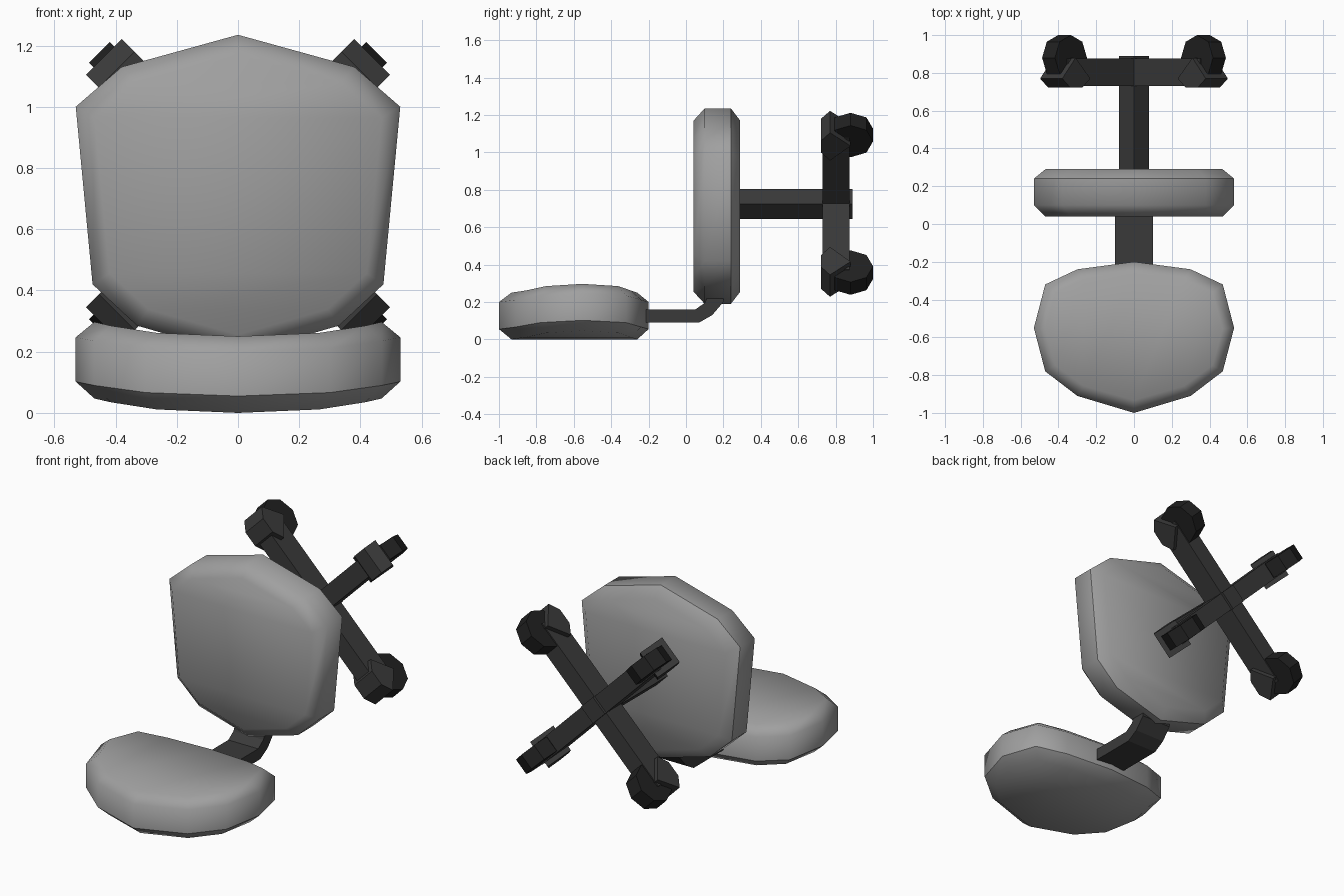
import bpy, bmesh, math
from mathutils import Vector

if "Cube" in bpy.data.objects:
    bpy.data.objects.remove(bpy.data.objects["Cube"])


def material(name, v):
    m = bpy.data.materials.new(name)
    m.diffuse_color = (v, v, v, 1)
    m.use_nodes = True
    m.node_tree.nodes["Principled BSDF"].inputs["Base Color"].default_value = m.diffuse_color
    return m


GREY = material("cushion grey", 0.35)
DARK = material("frame dark grey", 0.042)
BLACK = material("wheel black", 0.015)


def finish(bm, name, mat):
    bmesh.ops.recalc_face_normals(bm, faces=bm.faces[:])
    me = bpy.data.meshes.new(name)
    bm.to_mesh(me)
    bm.free()
    me.materials.append(mat)
    ob = bpy.data.objects.new(name, me)
    bpy.context.collection.objects.link(ob)
    return ob


def prism(name, mat, profile, a, b, t, half, origin=(0, 0, 0)):
    """Profile in the plane of axes a, b, extruded +-half along t."""
    bm = bmesh.new()
    a, b, t, o = (Vector(v) for v in (a, b, t, origin))
    rings = [[bm.verts.new(o + a * p + b * q + t * s) for p, q in profile]
             for s in (-half, half)]
    n = len(profile)
    for r in rings:
        bm.faces.new(r)
    for i in range(n):
        j = (i + 1) % n
        bm.faces.new((rings[0][i], rings[0][j], rings[1][j], rings[1][i]))
    return finish(bm, name, mat)


def cushion(name, outline, centre, inset, levels, place, lift):
    """Padded slab: four rings (inset, rim, rim, inset) closed by strips."""
    bm = bmesh.new()
    n = len(outline)
    rings = []
    for k, w in enumerate(levels):
        su, sv = inset if k in (0, 3) else (1, 1)
        rings.append([bm.verts.new(place(u * su, centre + (v - centre) * sv,
                                         w + lift(u))) for u, v in outline])
    for lo, hi in zip(rings, rings[1:]):
        for i in range(n):
            j = (i + 1) % n
            bm.faces.new((lo[i], lo[j], hi[j], hi[i]))
    for r in (rings[0], rings[3]):
        for i in range(n // 2):
            ids = dict.fromkeys((i, i + 1, (n - i - 1) % n, (n - i) % n))
            bm.faces.new([r[q] for q in ids])
    for f in bm.faces:
        f.smooth = True
    # crisp seam on the underside rim
    for i in range(n):
        bm.edges.get((rings[1][i], rings[1][(i + 1) % n])).smooth = False
    return finish(bm, name, GREY)


# seat: dished, its sides curving upward
seat_front = [(-.53, -.55), (-.47, -.78), (-.30, -.91), (0, -1.0),
              (.30, -.91), (.47, -.78), (.53, -.55)]
seat_back = [(.47, -.32), (.30, -.24), (0, -.20), (-.30, -.24), (-.47, -.32)]
cushion("seat", seat_front + seat_back, -.58, (.885, .84), (0, .055, .2, .25),
        lambda u, v, w: (u, v, w), lambda u: .047 * (abs(u) / .53) ** 2.5)

# backrest: flat padded shield
half = [(.38, 1.13), (.53, 1.0), (.475, .42), (.33, .285)]
shield = [(0, 1.235)] + half + [(0, .19)] + [(-x, z) for x, z in half[::-1]]
cushion("backrest", shield, .71, (.885, .875), (-.29, -.24, -.1, -.04),
        lambda u, v, w: (u, -w, v), lambda u: 0)

# bent bar joining seat and backrest
X, Y, Z = (1, 0, 0), (0, 1, 0), (0, 0, 1)
prism("seat_bar", DARK,
      [(-.26, .09), (.07, .09), (.14, .13), (.2, .2), (.2, .28), (.14, .28),
       (.1, .195), (.05, .16), (-.26, .16)], Y, Z, X, .1)

# square post turned on its corner
HUB = (0, 0, .725)
prism("post", DARK, [(.08, 0), (0, .08), (-.08, 0), (0, -.08)],
      X, Z, Y, .32, (0, .57, .725))

# four legs, each with a caster bracket and wheel
for k in range(4):
    ang = math.pi / 4 + k * math.pi / 2
    out = (math.cos(ang), 0, math.sin(ang))
    side = (-math.sin(ang), 0, math.cos(ang))
    prism(f"leg_{k + 1}", DARK, [(0, .73), (.55, .73), (.55, .875), (0, .875)],
          out, Y, side, .055, HUB)
    prism(f"caster_bracket_{k + 1}", DARK,
          [(.47, .722), (.56, .722), (.62, .77), (.52, .88), (.41, .77)],
          out, Y, side, .083, HUB)
    wheel = [(.52 + .12 * math.cos(q * math.pi / 4),
              .88 + .12 * math.sin(q * math.pi / 4)) for q in range(8)]
    prism(f"wheel_{k + 1}", BLACK, wheel, out, Y, side, .048, HUB)
